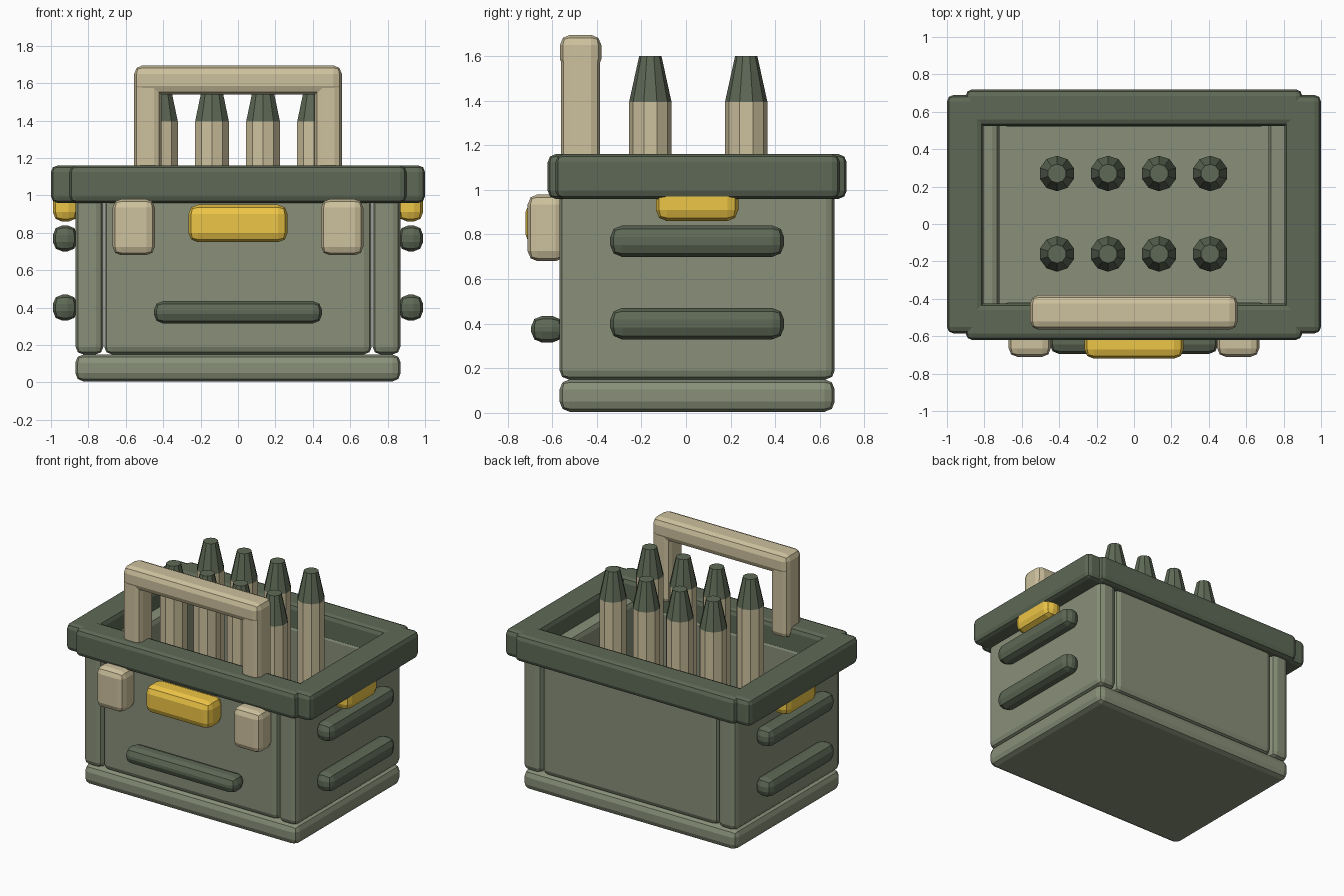
import bpy, bmesh, math

if "Cube" in bpy.data.objects:
    bpy.data.objects.remove(bpy.data.objects["Cube"])


def material(name, srgb):
    m = bpy.data.materials.new(name)
    m.diffuse_color = [c ** 2.2 for c in srgb] + [1]
    m.use_nodes = True
    m.node_tree.nodes["Principled BSDF"].inputs["Base Color"].default_value = m.diffuse_color
    return m


GREEN = material("olive_green", (0.53, 0.56, 0.47))
DARK = material("dark_green", (0.37, 0.41, 0.34))
TAN = material("tan", (0.80, 0.75, 0.61))
YELLOW = material("yellow", (0.93, 0.77, 0.28))


def finish(name, bm, mat):
    me = bpy.data.meshes.new(name)
    bm.to_mesh(me)
    bm.free()
    me.materials.append(mat)
    ob = bpy.data.objects.new(name, me)
    bpy.context.collection.objects.link(ob)
    return ob


def box(name, x, y, z, mat, bevel=0.04):
    """Box from (min, max) ranges with two-step rounded edges."""
    bm = bmesh.new()
    bmesh.ops.create_cube(bm, size=1)
    for v in bm.verts:
        v.co = [r[0] + (c + 0.5) * (r[1] - r[0]) for c, r in zip(v.co, (x, y, z))]
    bmesh.ops.bevel(bm, geom=bm.edges[:], offset=bevel, segments=2,
                    profile=0.5, affect='EDGES')
    return finish(name, bm, mat)


def pair(name, x, y, z, mat, bevel=0.04):
    """Left and right copies mirrored across x = 0."""
    box(name + "_right", x, y, z, mat, bevel)
    box(name + "_left", (-x[1], -x[0]), y, z, mat, bevel)


# Base and walls
box("base", (-0.87, 0.87), (-0.567, 0.667), (0.005, 0.15), GREEN, 0.045)
pair("side_wall", (0.72, 0.868), (-0.567, 0.667), (0.15, 1.02), GREEN)
box("front_wall", (-0.715, 0.715), (-0.56, -0.42), (0.15, 1.02), GREEN)
box("back_wall", (-0.715, 0.715), (0.52, 0.66), (0.15, 1.02), GREEN)

# Heavy rim
box("front_rim", (-0.9, 0.9), (-0.62, -0.425), (0.96, 1.16), DARK, 0.035)
box("back_rim", (-0.9, 0.9), (0.525, 0.72), (0.96, 1.16), DARK, 0.035)
pair("side_rim", (0.805, 1.0), (-0.585, 0.69), (0.96, 1.16), DARK, 0.035)

# Front fittings
box("front_latch", (-0.265, 0.265), (-0.72, -0.54), (0.75, 0.95), YELLOW, 0.05)
pair("front_clasp", (0.445, 0.67), (-0.71, -0.54), (0.68, 0.98), TAN, 0.045)
box("front_rib", (-0.45, 0.45), (-0.695, -0.55), (0.315, 0.435), DARK, 0.05)

# Side fittings
for i, z in enumerate((0.4, 0.77)):
    pair(f"side_rib_{i}", (0.86, 0.99), (-0.34, 0.44), (z - 0.07, z + 0.07), DARK, 0.052)
pair("side_latch", (0.855, 0.99), (-0.135, 0.235), (0.86, 1.06), YELLOW, 0.05)

# Carry handle
pair("handle_post", (0.41, 0.555), (-0.56, -0.385), (1.08, 1.64), TAN)
box("handle_grip", (-0.555, 0.555), (-0.565, -0.38), (1.54, 1.695), TAN, 0.045)


def lathe(name, x, y, r1, r2, z1, z2, mat):
    bm = bmesh.new()
    bmesh.ops.create_cone(bm, cap_ends=True, segments=10, radius1=r1,
                          radius2=r2, depth=z2 - z1)
    ob = finish(name, bm, mat)
    ob.location = (x, y, (z1 + z2) / 2)


# Two rows of rounds: straight case with a tapered tip
for j, y in enumerate((-0.16, 0.27)):
    for i in range(4):
        x = -0.412 + i * 0.273
        lathe(f"round_case_{j}_{i}", x, y, 0.095, 0.095, 0.15, 1.395, TAN)
        lathe(f"round_tip_{j}_{i}", x, y, 0.095, 0.05, 1.395, 1.6, DARK)
